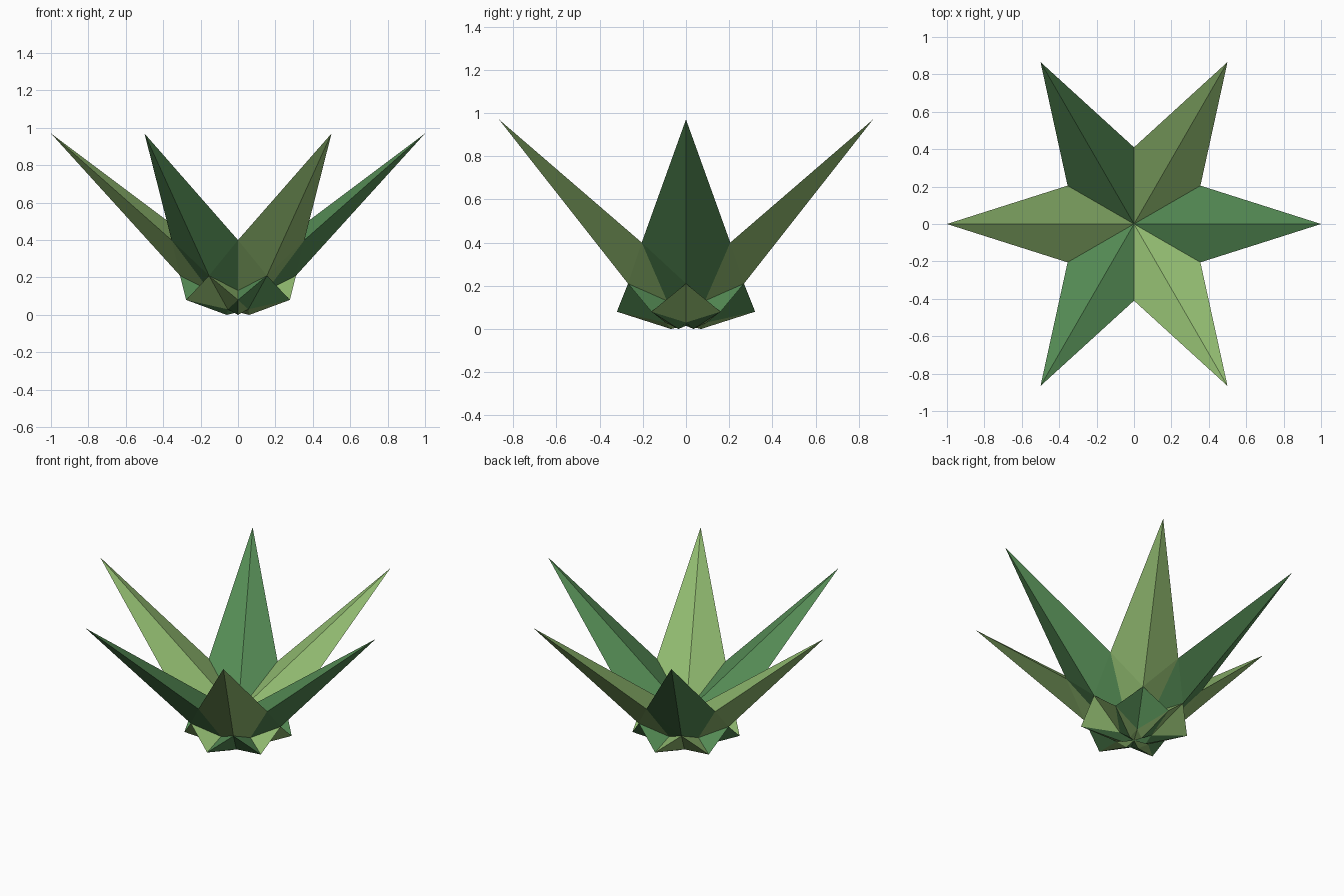
import bpy
from math import cos, sin, radians

if "Cube" in bpy.data.objects:
    bpy.data.objects.remove(bpy.data.objects["Cube"])


def material(name, color):
    m = bpy.data.materials.new(name)
    m.diffuse_color = (*color, 1)
    m.use_nodes = True
    m.node_tree.nodes["Principled BSDF"].inputs["Base Color"].default_value = m.diffuse_color
    return m


olive = material("olive_green", (0.28, 0.49, 0.16))
green = material("deep_green", (0.09, 0.26, 0.09))

# Key points as (radius, height): on the leaf's middle line ...
TOP, TIP, NECK, WAIST, BASE = (0, .22), (1, .97), (.31, .21), (.11, .03), (0, .015)
# ... and on the seam shared with the neighbouring leaf
NOTCH, VALLEY, SPUR, FOOT = (.41, .40), (.176, .13), (.32, .08), (.07, 0)


def point(p, degrees):
    a = radians(degrees)
    return (p[0] * cos(a), p[0] * sin(a), p[1])


def leaf(name, angle, mat, faces):
    """Both mirrored halves of a leaf; each face lists (point, on_seam) pairs."""
    verts, polys = [], []
    for side in (1, -1):
        for face in faces:
            pts = [point(p, angle + side * 30 * seam) for p, seam in face]
            if side < 0:
                pts.reverse()
            polys.append(range(len(verts), len(verts) + 3))
            verts += pts
    mesh = bpy.data.meshes.new(name)
    mesh.from_pydata(verts, [], [tuple(p) for p in polys])
    mesh.materials.append(mat)
    bpy.context.collection.objects.link(bpy.data.objects.new(name, mesh))


# Long leaf: ridged inside, keeled outside, closing in to its neck
long_faces = [
    ((TOP, 0), (TIP, 0), (NOTCH, 1)),
    ((TIP, 0), (NECK, 0), (NOTCH, 1)),
    ((NECK, 0), (VALLEY, 1), (NOTCH, 1)),
]
# Short outer leaf: upper side and underside out to the spurs
short_faces = [
    ((NECK, 0), (SPUR, 1), (VALLEY, 1)),
    ((NECK, 0), (WAIST, 0), (SPUR, 1)),
]
# Small base leaf under the plant
base_faces = [
    ((WAIST, 0), (FOOT, 1), (SPUR, 1)),
    ((WAIST, 0), (BASE, 0), (FOOT, 1)),
]

for i in range(6):
    mat, other = (green, olive) if i % 2 == 0 else (olive, green)
    leaf(f"long_leaf_{i + 1}", 60 * i, mat, long_faces)
    leaf(f"short_leaf_{i + 1}", 60 * i, other, short_faces)
    leaf(f"base_leaf_{i + 1}", 60 * i, mat, base_faces)
